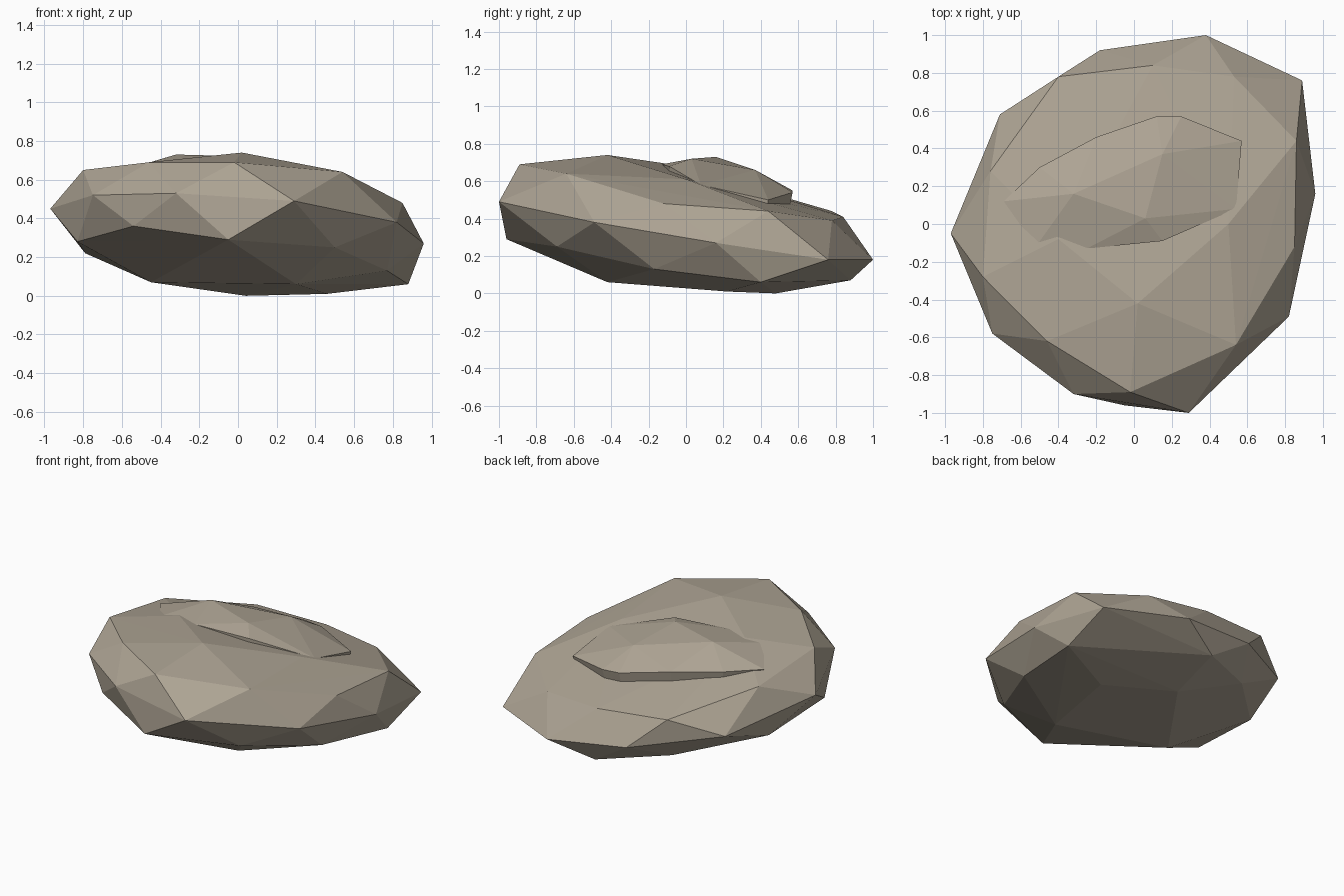
import bpy
import bmesh
from mathutils import Vector

# Remove only the default cube
default_cube = bpy.data.objects.get("Cube")
if default_cube is not None:
    bpy.data.objects.remove(default_cube, do_unlink=True)


def make_material(name, colour):
    """Create one plain flat colour."""
    material = bpy.data.materials.new(name)
    material.use_nodes = True
    material.diffuse_color = colour
    shader = material.node_tree.nodes["Principled BSDF"]
    shader.inputs["Base Color"].default_value = colour
    shader.inputs["Roughness"].default_value = 0.9
    return material


def make_faceted_stone(name, corners, material):
    """Wrap a group of corner points in a flat shaded convex stone."""
    mesh = bpy.data.meshes.new(name)
    bm = bmesh.new()
    for corner in corners:
        bm.verts.new(Vector(corner))
    hull = bmesh.ops.convex_hull(bm, input=bm.verts[:], use_existing_faces=False)
    unused = set(hull["geom_interior"]) | set(hull["geom_unused"])
    loose = [item for item in unused if isinstance(item, bmesh.types.BMVert)]
    bmesh.ops.delete(bm, geom=loose, context="VERTS")
    bmesh.ops.recalc_face_normals(bm, faces=bm.faces[:])
    for face in bm.faces:
        face.smooth = False
    bm.to_mesh(mesh)
    bm.free()
    mesh.materials.append(material)
    stone = bpy.data.objects.new(name, mesh)
    bpy.context.scene.collection.objects.link(stone)
    return stone


stone_colour = make_material("warm grey stone", (0.42, 0.37, 0.295, 1.0))

# Boulder: upper crown, widest girdle and underside corners
crown = [
    (.02, -.42, .74), (-.02, -.89, .69), (.54, -.64, .64), (-.46, -.62, .69),
    (-.8, -.28, .65), (.85, -.12, .48), (.5, 0, .61), (.86, .44, .44),
    (.53, .78, .39), (.1, .84, .41), (-.4, .78, .44), (-.76, .28, .58),
    (-.4, -.08, .69),
]
girdle = [
    (.29, -1, .49), (.82, -.49, .38), (.96, .16, .27), (.89, .76, .18),
    (.38, 1, .18), (-.18, .92, .24), (-.71, .58, .33), (-.97, -.05, .45),
    (-.75, -.58, .52), (-.32, -.9, .53), (-.05, -.96, .29), (-.54, -.73, .36),
]
underside = [
    (.5, -.69, .25), (.77, -.17, .13), (.88, .4, .06), (.46, .22, .01),
    (.04, .48, 0), (.09, .88, .07), (-.35, .65, .13), (-.79, .21, .22),
    (-.83, -.35, .28), (-.45, -.2, .07), (.3, -.42, .06),
]
make_faceted_stone("boulder_body", crown + girdle + underside, stone_colour)

# Raised slab: low crest and a rim that sinks into the boulder
slab_crest = [(-.32, .16, .73), (.06, .03, .72), (.15, .37, .66)]
slab_rim = [
    (-.69, .12, .62), (-.5, .3, .62), (-.2, .46, .6), (.12, .57, .55),
    (.25, .57, .54), (.57, .44, .5), (.54, .08, .58), (.15, -.09, .68),
    (-.25, -.13, .69), (-.52, -.12, .67),
]
slab_base = [(x * .97, y * .97, z - .08) for x, y, z in slab_rim]
make_faceted_stone("raised_slab", slab_crest + slab_rim + slab_base, stone_colour)
